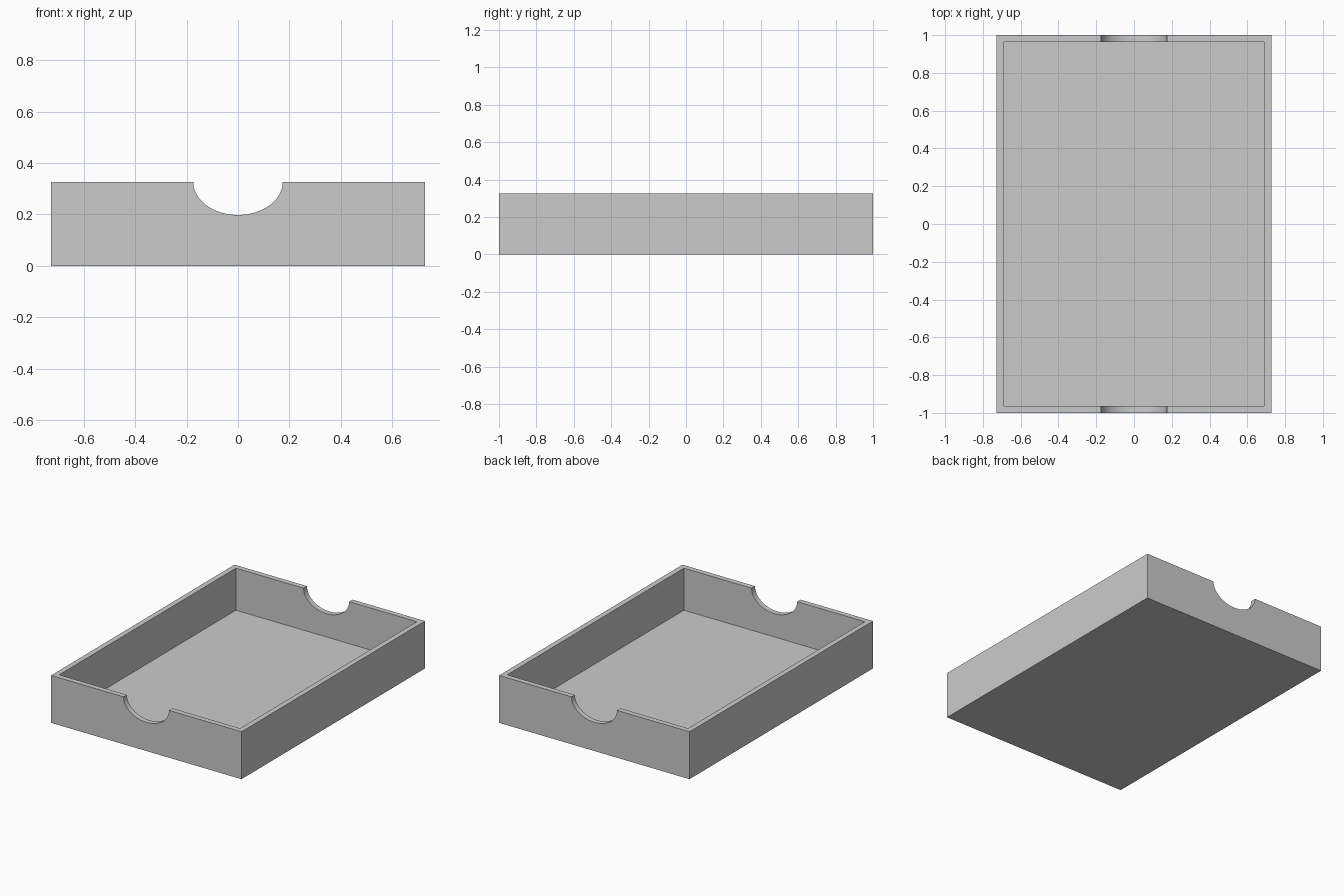
import bpy
from math import pi, radians

if "Cube" in bpy.data.objects:
    bpy.data.objects.remove(bpy.data.objects["Cube"])

W, L, H = 1.454, 2.0, 0.327   # outer width, length, height
T = 0.037                     # wall and floor thickness
NOTCH_RX, NOTCH_RZ = 0.174, 0.129


def box(name, size, z):
    bpy.ops.mesh.primitive_cube_add(size=1, location=(0, 0, z))
    ob = bpy.context.object
    ob.name = name
    ob.scale = size
    bpy.ops.object.transform_apply(location=True, rotation=True, scale=True)
    return ob


def cut(target, cutter):
    cutter.hide_render = True
    mod = target.modifiers.new("cut", 'BOOLEAN')
    mod.operation = 'DIFFERENCE'
    mod.solver = 'EXACT'
    mod.object = cutter
    bpy.context.view_layer.objects.active = target
    bpy.ops.object.modifier_apply(modifier=mod.name)
    bpy.data.objects.remove(cutter, do_unlink=True)


# Solid tray block
tray = box("tray", (W, L, H), H / 2)

# Hollow interior, open at the top
cut(tray, box("interior_cutter", (W - 2 * T, L - 2 * T, H), T + H / 2))

# Elliptical finger notches through both end walls
bpy.ops.mesh.primitive_cylinder_add(vertices=64, radius=1, depth=L + 0.4,
                                    location=(0, 0, H), rotation=(pi / 2, 0, 0))
notch = bpy.context.object
notch.name = "notch_cutter"
bpy.ops.object.transform_apply(location=False, rotation=True, scale=False)
notch.scale = (NOTCH_RX, 1, NOTCH_RZ)
bpy.ops.object.transform_apply(location=True, rotation=False, scale=True)
cut(tray, notch)

# Smooth notch curves, crisp edges elsewhere
bpy.ops.object.select_all(action='DESELECT')
tray.select_set(True)
bpy.context.view_layer.objects.active = tray
bpy.ops.object.shade_smooth_by_angle(angle=radians(30))
